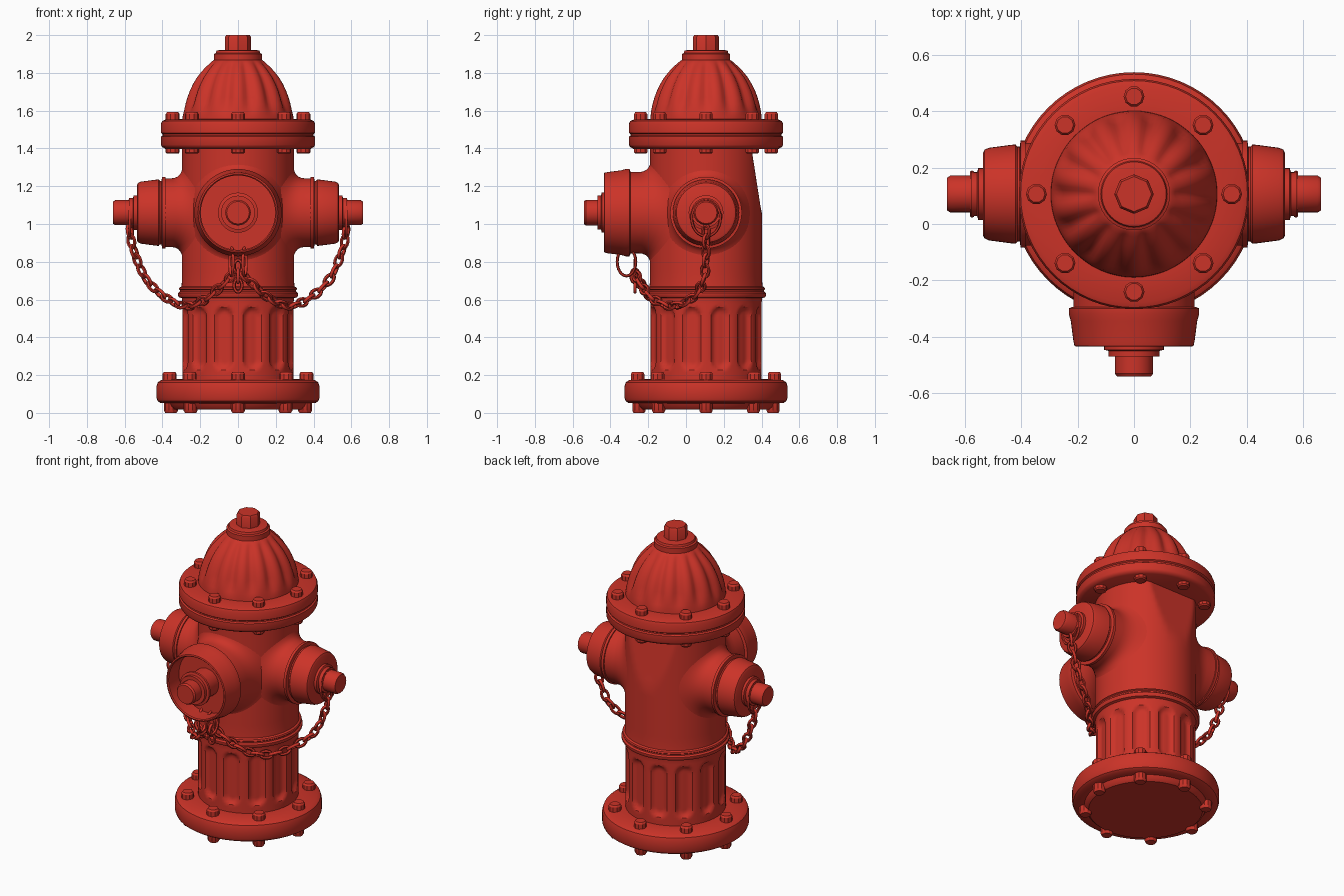
import bpy, bmesh, math
from mathutils import Vector, Matrix

if "Cube" in bpy.data.objects:
    bpy.data.objects.remove(bpy.data.objects["Cube"])

AXIS = Vector((0, 0.106, 0))      # vertical axis of the hydrant
NZ = 1.06                         # height of the outlet axes
BODY_R = 0.295

red = bpy.data.materials.new("hydrant_red")
red.diffuse_color = (0.60, 0.033, 0.021, 1)
red.use_nodes = True
red.node_tree.nodes["Principled BSDF"].inputs["Base Color"].default_value = red.diffuse_color


def lathe(bm, profile, seg, fn=None, mat=Matrix(), phase=0.0):
    """Spin (radius, height) points round local z; fn bends each point."""
    rings = []
    for r, h in profile:
        ring = []
        for i in range(seg):
            a = 2 * math.pi * i / seg + phase
            p = Vector((r * math.cos(a), r * math.sin(a), h))
            if fn:
                p = fn(p, a)
            ring.append(bm.verts.new(mat @ p))
        rings.append(ring)
    for lo, hi in zip(rings, rings[1:]):
        for i in range(seg):
            j = (i + 1) % seg
            bm.faces.new((lo[i], lo[j], hi[j], hi[i]))


def finish(name, bm, angle=35):
    bmesh.ops.remove_doubles(bm, verts=bm.verts, dist=0.0002)
    bmesh.ops.recalc_face_normals(bm, faces=bm.faces)
    me = bpy.data.meshes.new(name)
    bm.to_mesh(me)
    bm.free()
    me.materials.append(red)
    ob = bpy.data.objects.new(name, me)
    bpy.context.collection.objects.link(ob)
    bpy.ops.object.select_all(action='DESELECT')
    ob.select_set(True)
    bpy.context.view_layer.objects.active = ob
    bpy.ops.object.shade_smooth_by_angle(angle=math.radians(angle))
    return ob


def turned(name, profile, seg, fn=None, mat=None, angle=35, phase=0.0):
    bm = bmesh.new()
    lathe(bm, profile, seg, fn, mat or Matrix.Translation(AXIS), phase)
    return finish(name, bm, angle)


def smooth(a, b, x):
    t = min(1, max(0, (x - a) / (b - a)))
    return t * t * (3 - 2 * t)


# Flanges
turned("base_flange", [(0, .018), (.335, .018), (.35, .03), (.36, .05), (.41, .052), (.425, .062),
                       (.432, .08), (.432, .14), (.425, .162), (.405, .175), (.30, .18), (0, .18)], 64)
turned("bonnet_flange", [(0, 1.398), (.385, 1.398), (.402, 1.408), (.408, 1.42), (.408, 1.462),
                         (.399, 1.468), (.399, 1.476), (.408, 1.482), (.408, 1.53), (.402, 1.545),
                         (.385, 1.552), (.30, 1.555), (0, 1.555)], 64)


# Barrel: twelve rounded recessed panels below, flattened taper at the upper back
def barrel_shape(p, a):
    z = p.z
    if z < 0.6:
        step = math.pi / 6
        off = (a % step) - step / 2
        d = math.hypot(off * BODY_R, max(abs(z - 0.395) - 0.115, 0))
        k = 1 - 0.075 * (1 - smooth(0.03, 0.058, d))
        return Vector((p.x * k, p.y * k, z))
    if z > 1.05:
        p.y = min(p.y, 0.295 - (z - 1.05) * 0.155)
    return p


profile = [(BODY_R, 0.17 + i * 0.0145) for i in range(30)]
profile += [(.297, .607), (.312, .612), (.318, .622), (.318, .634), (.308, .642), (.308, .65),
            (.314, .655), (.31, .664), (.299, .67)]
profile += [(.297, .7 + i * .05) for i in range(15)]
turned("barrel", profile, 144, barrel_shape)


# Fluted bonnet dome
def dome_shape(p, a):
    w = smooth(1.56, 1.66, p.z) * (1 - smooth(1.83, 1.875, p.z))
    groove = (0.5 - 0.5 * math.cos(14 * (a + math.pi / 2))) ** 1.5
    k = 1 - 0.085 * w * groove
    return Vector((p.x * k, p.y * k, p.z))


turned("bonnet_dome", [(.296, 1.54), (.294, 1.57), (.29, 1.60), (.283, 1.635), (.273, 1.67),
                       (.26, 1.705), (.243, 1.74), (.222, 1.775), (.198, 1.805), (.175, 1.83),
                       (.152, 1.85), (.137, 1.863), (.12, 1.872), (0, 1.875)], 112, dome_shape)
turned("bonnet_collar", [(0, 1.86), (.128, 1.86), (.128, 1.9), (.118, 1.905), (.114, 1.918),
                         (.09, 1.922), (0, 1.922)], 40)
turned("operating_nut", [(0, 1.9), (.07, 1.9), (.07, 1.988), (.062, 2.0), (0, 2.0)], 8)


# Bolts, above and below each flange
def bolt_circle(name, radius, z0, z1, head_up):
    bm = bmesh.new()
    lo, hi = (z0, z1) if head_up else (z1, z0)
    c = (hi - lo) * 0.2
    for i in range(8):
        a = i * math.pi / 4
        m = Matrix.Translation(AXIS + Vector((radius * math.cos(a), radius * math.sin(a), 0)))
        lathe(bm, [(0, lo), (.037, lo), (.037, hi - c), (.03, hi), (0, hi)], 10, None, m)
    finish(name, bm, 30)


bolt_circle("base_bolts_top", .362, .165, .217, True)
bolt_circle("base_bolts_bottom", .355, 0.0, .06, False)
bolt_circle("bonnet_bolts_top", .346, 1.54, 1.592, True)
bolt_circle("bonnet_bolts_bottom", .346, 1.372, 1.41, False)


# Outlets: local z points out of the barrel
def outlet_frame(out):
    up = Vector((0, 0, 1))
    m = Matrix((up.cross(out), up, out)).transposed().to_4x4()
    return Matrix.Translation(AXIS + Vector((0, 0, NZ))) @ m


def saddle(r0, h1):
    """Neck whose root (local height 0) follows the curved barrel."""
    def fn(p, a):
        root = math.sqrt(BODY_R ** 2 - min(abs(p.x), .285) ** 2) - 0.004
        p.z = root + (h1 - root) * p.z
        return p
    return fn


def neck(name, r, flare, h1, frame):
    f = flare - r
    prof = [(r + f, 0), (r + f * .6, .05), (r + f * .32, .13), (r + f * .13, .25), (r + f * .03, .4),
            (r, .55), (r, .85), (r, 1), (0, 1)]
    turned(name, prof, 64, saddle(flare, h1), frame)


for side, sx in (("right", 1), ("left", -1)):
    fr = outlet_frame(Vector((sx, 0, 0)))
    neck(side + "_outlet_neck", .182, .255, .40, fr)
    turned(side + "_outlet_cap", [(0, .385), (.19, .385), (.19, .402), (.168, .405), (.168, .413),
                                  (.176, .42), (.174, .44), (.164, .515), (.157, .53), (.145, .536),
                                  (0, .536)], 48, None, fr)
    turned(side + "_cap_washer", [(0, .53), (.092, .53), (.092, .552), (.078, .556), (.078, .578),
                                  (0, .578)], 32, None, fr)
    turned(side + "_cap_nut", [(0, .57), (.066, .57), (.066, .65), (.058, .662), (0, .662)],
           16, None, fr)

fr = outlet_frame(Vector((0, -1, 0)))
neck("front_outlet_neck", .215, .28, .41, fr)
turned("front_outlet_cap", [(0, .40), (.218, .40), (.231, .405), (.231, .425), (.224, .45),
                            (.215, .52), (.211, .538), (.203, .541), (.197, .535), (.197, .43),
                            (0, .43)], 64, None, fr)
turned("front_cap_stem", [(0, .425), (.088, .425), (.088, .535), (.106, .538), (.106, .552),
                          (.09, .556), (.09, .575), (0, .575)], 40, None, fr)
turned("front_cap_nut", [(0, .57), (.068, .57), (.068, .636), (.06, .647), (0, .647)], 16, None, fr)


# Chains
def link(bm, mat, length, width, wire, n=18, m=6):
    """Oval wire ring in the local xy plane, long axis on x."""
    grid = []
    for i in range(n):
        a = 2 * math.pi * i / n
        row = []
        for j in range(m):
            b = 2 * math.pi * j / m
            k = wire * math.cos(b)
            row.append(bm.verts.new(mat @ Vector(((length + k) * math.cos(a), (width + k) * math.sin(a),
                                                  wire * math.sin(b)))))
        grid.append(row)
    for i in range(n):
        for j in range(m):
            p, q = grid[i], grid[(i + 1) % n]
            bm.faces.new((p[j], q[j], q[(j + 1) % m], p[(j + 1) % m]))


def spline(pts, n=24):
    pts = [2 * pts[0] - pts[1]] + pts + [2 * pts[-1] - pts[-2]]
    out = []
    for a, b, c, d in zip(pts, pts[1:], pts[2:], pts[3:]):
        for i in range(n):
            t = i / n
            out.append(0.5 * (2 * b + (c - a) * t + (2 * a - 5 * b + 4 * c - d) * t * t
                              + (3 * b - a - 3 * c + d) * t ** 3))
    return out + [pts[-2]]


PATH = [(.572, .106, .96), (.555, .106, .87), (.49, .095, .715), (.39, .04, .615), (.28, -.07, .567),
        (.177, -.17, .60), (.087, -.235, .675), (.015, -.27, .745)]
for side, sx in (("right", 1), ("left", -1)):
    bm = bmesh.new()
    pts = spline([Vector((x * sx, y, z)) for x, y, z in PATH])
    pitch, travelled, count = .055, .055, 0
    for p, q in zip(pts, pts[1:]):
        travelled += (q - p).length
        if travelled >= pitch:
            travelled -= pitch
            turn = (q - p).to_track_quat('X', 'Z').to_matrix().to_4x4()
            roll = Matrix.Rotation(math.radians(35 + 90 * (count % 2)), 4, 'X')
            link(bm, Matrix.Translation(p) @ turn @ roll, .035, .021, .0095)
            count += 1
    # ring hung round the cap nut
    ring = Matrix.Translation((.574 * sx, .106, 1.03)) @ Matrix.Rotation(math.pi / 2, 4, 'Y')
    link(bm, ring, .095, .076, .008, 28)
    finish(side + "_chain", bm, 60)

# Wire loops joining both chains under the front cap
bm = bmesh.new()
up_y = Matrix.Rotation(math.pi / 2, 4, 'X')
stand = up_y @ Matrix.Rotation(math.pi / 2, 4, 'Z')
for sx in (-1, 1):
    side_on = Matrix.Rotation(sx * math.radians(80), 4, 'Z')
    link(bm, Matrix.Translation((sx * .035, -.315, .80)) @ side_on @ stand, .075, .05, .008, 24)
for i in range(3):
    m = Matrix.Translation((0, -.27, .775 - i * .05)) @ Matrix.Rotation(i * math.pi / 2, 4, 'Z')
    link(bm, m @ stand, .035, .021, .0095)
finish("front_chain_loops", bm, 60)
